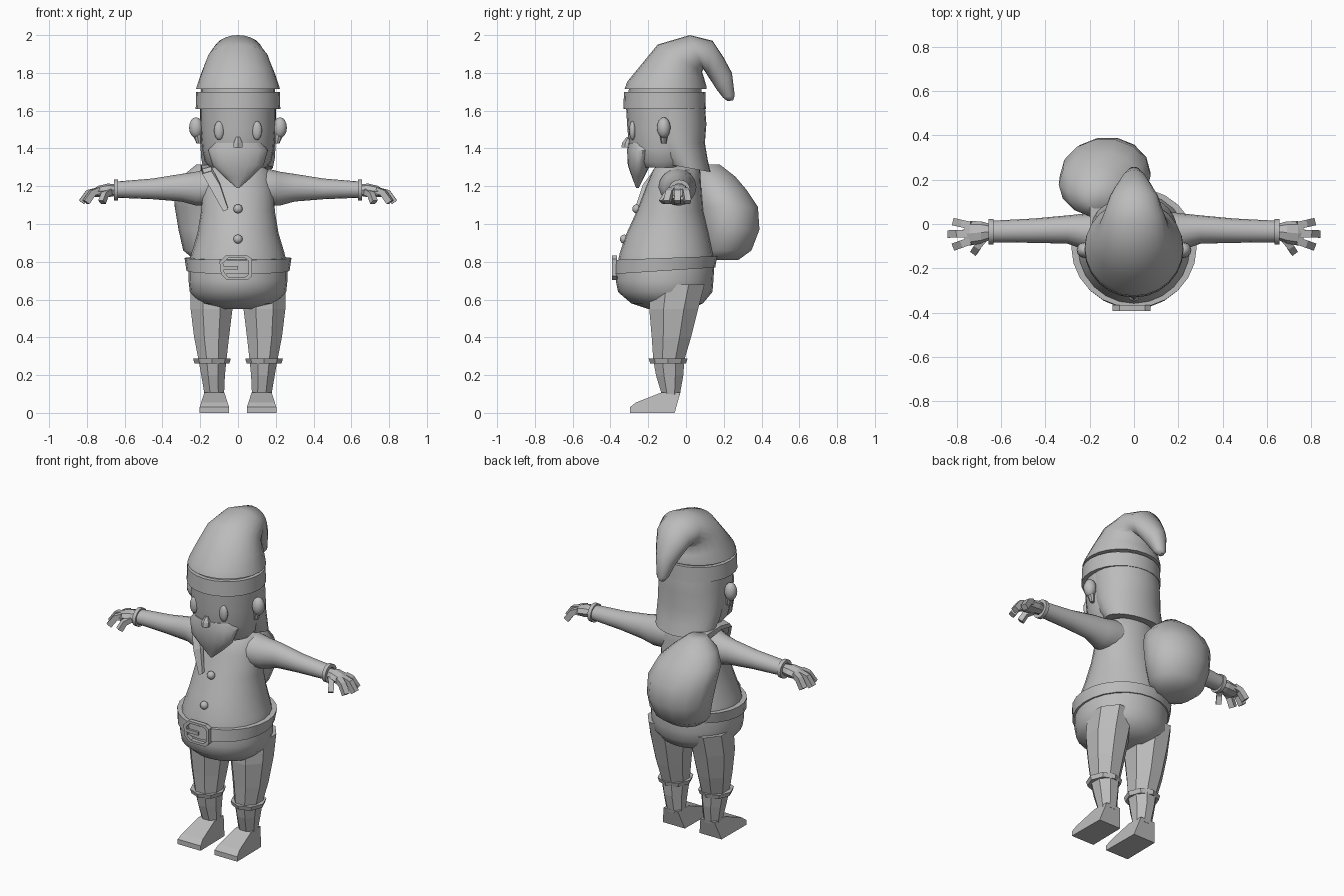
import bpy, bmesh, math
from mathutils import Vector as V

grey = bpy.data.materials.new("plain grey")
grey.diffuse_color = (0.5, 0.5, 0.5, 1)


def finish(name, bm, smooth=40, mirror=False):
    """Turn a bmesh into a named object; smooth=0 keeps flat faces."""
    bmesh.ops.recalc_face_normals(bm, faces=bm.faces)
    me = bpy.data.meshes.new(name)
    bm.to_mesh(me)
    bm.free()
    if smooth:
        me.shade_smooth()
        me.set_sharp_from_angle(angle=math.radians(smooth))
    me.materials.append(grey)
    ob = bpy.data.objects.new(name, me)
    bpy.context.collection.objects.link(ob)
    if mirror:
        ob.modifiers.new("mirror", 'MIRROR')
    return ob


def loft(name, rings, n=24, smooth=40, mirror=False, closed=False, turn=0.0):
    """Skin elliptical rings (centre, half axis u, half axis v)."""
    bm = bmesh.new()
    loops = []
    for c, u, v in rings:
        ang = [2 * math.pi * (i + turn) / n for i in range(n)]
        loops.append([bm.verts.new(V(c) + V(u) * math.cos(a) + V(v) * math.sin(a)) for a in ang])
    pairs = list(zip(loops, loops[1:]))
    if closed:
        pairs.append((loops[-1], loops[0]))
    else:
        bm.faces.new(loops[0])
        bm.faces.new(loops[-1])
    for p, q in pairs:
        for i in range(n):
            j = (i + 1) % n
            bm.faces.new((p[i], p[j], q[j], q[i]))
    return finish(name, bm, smooth, mirror)


def slice_(ay, az, by, bz, rx, cx=0):
    """Ring through a front and a back point (y, z), half width rx."""
    return ((cx, (ay + by) / 2, (az + bz) / 2), (rx, 0, 0), (0, (by - ay) / 2, (bz - az) / 2))


def flat(z, ay, by, rx, cx=0):
    return slice_(ay, z, by, z, rx, cx)


def across(x, y, z, ry, rz):
    """Ring facing sideways, for arms and hands."""
    return ((x, y, z), (0, ry, 0), (0, 0, rz))


def band(name, low, high, t, n=24, smooth=30, mirror=False):
    """Hoop of thickness t between two outer rings."""
    def inner(r):
        return (r[0],) + tuple(V(a) * (1 - t / V(a).length) for a in r[1:])
    return loft(name, [low, high, inner(high), inner(low)], n, smooth, mirror, closed=True)


def blob(name, loc, size, mirror=False, seg=12):
    bm = bmesh.new()
    bmesh.ops.create_uvsphere(bm, u_segments=seg, v_segments=8, radius=1)
    for v in bm.verts:
        v.co = V(loc) + v.co * V(size)
    return finish(name, bm, 50, mirror)


# Coat and round belly
loft("coat", [flat(1.315, -.15, .06, .11), flat(1.285, -.175, .075, .165), flat(1.2, -.21, .08, .19),
              flat(1.07, -.26, .09, .195), flat(.95, -.315, .12, .215), flat(.85, -.35, .14, .245),
              flat(.78, -.365, .15, .262), flat(.70, -.372, .145, .262), flat(.64, -.36, .14, .255),
              flat(.58, -.29, .09, .205), flat(.55, -.2, .03, .1)])

# Belt, buckle frame and prong
band("belt", slice_(-.383, .735, .155, .77, .273), slice_(-.378, .81, .165, .83, .283), .03)
outline = [(-.098, .80), (-.065, .833), (.05, .833), (.075, .815),
           (.075, .725), (.05, .703), (-.06, .703), (-.09, .735)]
bm = bmesh.new()
loops = []
for k, y in ((1, -.392), (.78, -.392), (.78, -.365), (1, -.365)):
    loops.append([bm.verts.new((-.01 + (x + .01) * k, y, .768 + (z - .768) * k)) for x, z in outline])
for p, q in zip(loops, loops[1:] + loops[:1]):
    for i in range(8):
        bm.faces.new((p[i], p[i - 1], q[i - 1], q[i]))
finish("buckle", bm, 0)
loft("buckle_prong", [across(-.085, -.385, .768, .009, .014), across(0, -.385, .768, .009, .014)],
     4, 0, turn=.5)

# Coat buttons
blob("upper_button", (0, -.262, 1.08), (.024, .022, .024))
blob("lower_button", (0, -.328, .92), (.024, .022, .024))

# Arms, sleeve cuffs, hands
loft("sleeves", [across(.08, -.04, 1.2, .09, .095), across(.16, -.045, 1.195, .1, .097),
                 across(.22, -.035, 1.187, .082, .09), across(.30, -.025, 1.192, .064, .073),
                 across(.45, -.03, 1.186, .055, .055), across(.64, -.034, 1.182, .049, .043)],
     16, mirror=True)
band("sleeve_cuffs", across(.635, -.035, 1.18, .057, .055), across(.657, -.035, 1.18, .057, .055),
     .02, 16, mirror=True)
loft("palms", [across(.64, -.035, 1.18, .033, .03), across(.69, -.038, 1.178, .05, .036),
               across(.74, -.042, 1.172, .055, .03), across(.765, -.042, 1.165, .045, .02)],
     8, 0, mirror=True)


def finger(name, pts, w):
    """Square finger bent along three points."""
    along = (V(pts[-1]) - V(pts[0])).normalized()
    side = along.cross(V((0, 0, 1))).normalized()
    rings = []
    for i, p in enumerate(pts):
        d = (V(pts[min(i + 1, len(pts) - 1)]) - V(pts[max(i - 1, 0)])).normalized()
        rings.append((p, side * w, d.cross(side).normalized() * w))
    loft(name, rings, 4, 0, True, turn=.5)


for name, y0, y1, x1 in (("rear_fingers", -.008, .008, .805), ("middle_fingers", -.042, -.045, .828),
                         ("front_fingers", -.075, -.1, .805)):
    finger(name, [(.735, y0, 1.178), (x1 - .035, (y0 + y1) / 2, 1.165), (x1, y1, 1.115)], .024)
finger("thumbs", [(.68, -.07, 1.17), (.705, -.1, 1.155), (.72, -.125, 1.115)], .022)

# Legs, boot cuffs, feet
loft("legs", [flat(.68, -.2, .11, .12, .14), flat(.55, -.205, .075, .12, .14),
              flat(.40, -.19, .035, .1, .14), flat(.28, -.18, -.002, .08, .135),
              flat(.20, -.165, -.008, .068, .132), flat(.09, -.13, -.03, .055, .125)],
     8, 0, mirror=True, turn=.5)
band("boot_cuffs", flat(.262, -.19, 0, .092, .138), flat(.288, -.198, .008, .1, .138), .03, 8, 0, True)
bm = bmesh.new()
side_shape = [(-.06, 0, .075), (-.297, 0, .078), (-.297, .03, .078),
              (-.265, .055, .07), (-.13, .108, .053), (-.03, .108, .048)]
left, right = [[bm.verts.new((.125 + s * w, y, z)) for y, z, w in side_shape] for s in (-1, 1)]
bm.faces.new(left)
bm.faces.new(right)
for i in range(6):
    bm.faces.new((left[i], left[i - 1], right[i - 1], right[i]))
finish("feet", bm, 0, True)

# Head, hair at the back, beard
loft("head", [flat(1.30, -.24, 0, .15), flat(1.33, -.28, .05, .175), flat(1.40, -.3, .08, .19),
              flat(1.5, -.31, .09, .198), flat(1.63, -.318, .095, .2)])
loft("hair", [slice_(-.12, 1.32, .13, 1.275, .185), slice_(-.16, 1.36, .115, 1.34, .195),
              flat(1.43, -.2, .1, .2), flat(1.53, -.24, .108, .2), flat(1.63, -.26, .1, .2)])
loft("beard", [flat(1.43, -.306, -.15, .13), flat(1.39, -.312, -.14, .158), flat(1.31, -.308, -.19, .135),
               flat(1.25, -.287, -.22, .075), flat(1.19, -.264, -.25, .006)], 16)

# Face details
blob("eyes", (.1, -.283, 1.495), (.027, .018, .05), True)
blob("ears", (.222, -.118, 1.51), (.037, .036, .055), True)
loft("ear_lobes", [flat(1.50, -.145, -.09, .03, .222), flat(1.425, -.13, -.105, .012, .207)], 8, mirror=True)
loft("nose", [flat(1.405, -.343, -.27, .028), flat(1.43, -.338, -.27, .026), flat(1.46, -.315, -.28, .012)],
     6, 0, turn=.5)

# Hat: brim band, inner lining, floppy cone hanging to the back
band("hat_brim", flat(1.61, -.332, .105, .224), flat(1.70, -.328, .102, .221), .035)
loft("hat_lining", [flat(1.62, -.31, .085, .2), flat(1.75, -.3, .08, .195)])
loft("hat_cone", [flat(1.715, -.325, .108, .222), slice_(-.31, 1.755, .108, 1.73, .214),
                  slice_(-.24, 1.84, .098, 1.765, .193), slice_(-.15, 1.95, .085, 1.805, .162),
                  slice_(.02, 2.0, .092, 1.82, .132), slice_(.14, 1.97, .115, 1.785, .108),
                  slice_(.20, 1.88, .135, 1.755, .083), slice_(.243, 1.80, .16, 1.715, .057),
                  slice_(.258, 1.68, .195, 1.67, .034), slice_(.25, 1.655, .22, 1.65, .015)], smooth=60)

# Sack on the back, with its strap over one shoulder
loft("sack", [flat(.81, .1, .28, .1, -.13), flat(.86, .08, .35, .165, -.125), flat(.97, .07, .393, .195, -.12),
              flat(1.09, .05, .385, .205, -.13), flat(1.18, .03, .325, .19, -.15),
              flat(1.25, .03, .265, .135, -.165), flat(1.315, .07, .18, .055, -.165)], 14, 60)
loft("sack_strap", [((-.165, .12, 1.29), (.05, 0, 0), (0, 0, .03)),
                    ((-.17, -.06, 1.30), (.035, 0, 0), (0, 0, .018)),
                    ((-.165, -.165, 1.285), (.035, 0, .01), (0, .015, .018)),
                    ((-.12, -.215, 1.2), (.034, 0, .015), (0, .02, .006)),
                    ((-.065, -.262, 1.075), (.018, 0, .008), (0, .014, .004))], 4, 0, turn=.5)
